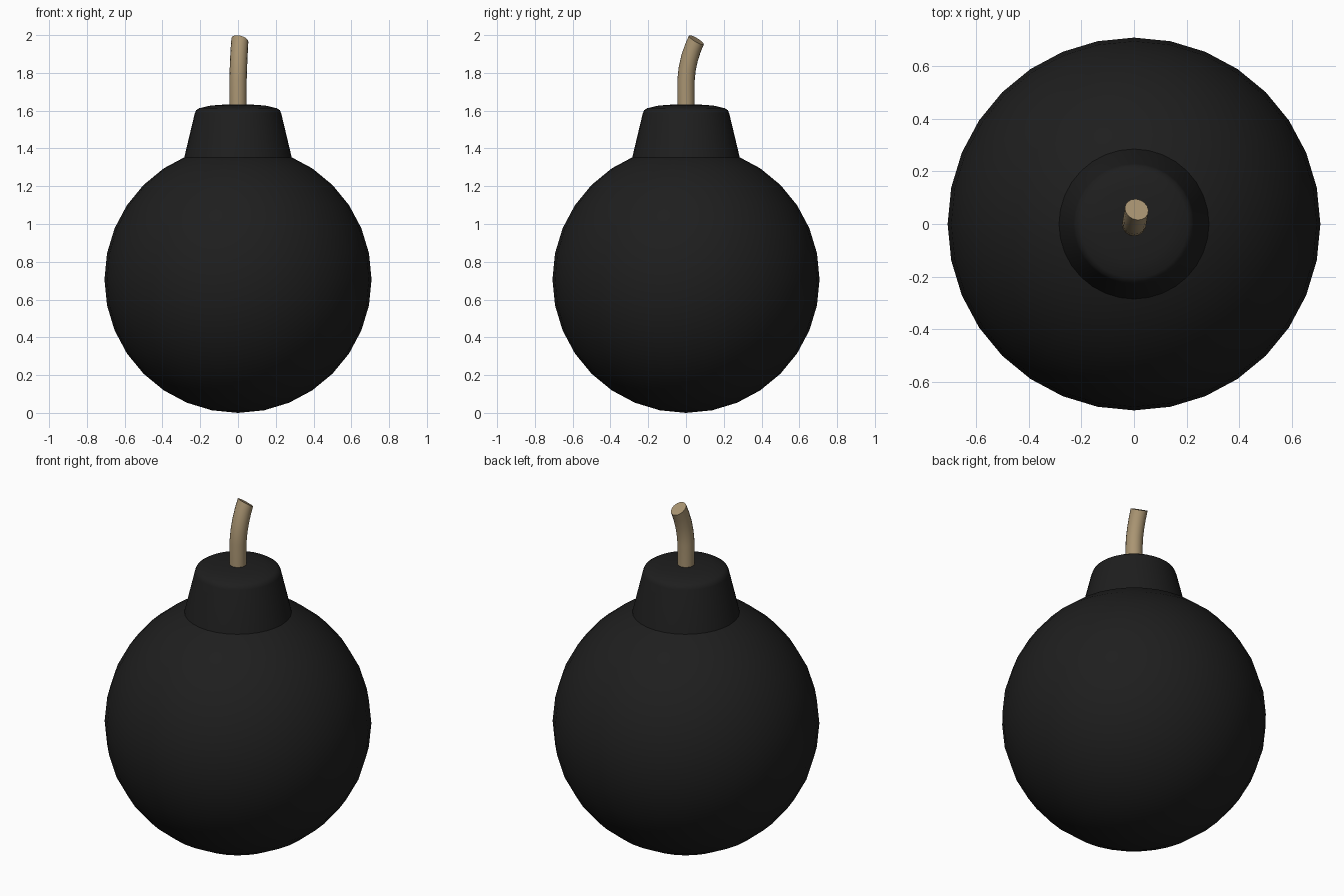
import bpy, bmesh, math
from mathutils import Vector

if "Cube" in bpy.data.objects:
    bpy.data.objects.remove(bpy.data.objects["Cube"])


def material(name, rgb):
    m = bpy.data.materials.new(name)
    m.diffuse_color = (*rgb, 1)
    m.use_nodes = True
    m.node_tree.nodes["Principled BSDF"].inputs["Base Color"].default_value = m.diffuse_color
    return m


def finish(obj, mat, angle):
    obj.data.materials.append(mat)
    bpy.ops.object.select_all(action='DESELECT')
    obj.select_set(True)
    bpy.context.view_layer.objects.active = obj
    bpy.ops.object.shade_smooth_by_angle(angle=math.radians(angle))


def tube(name, rings, sides):
    """Skin circles given as (centre, axis direction, radius), capped at both ends."""
    bm = bmesh.new()
    loops = []
    for centre, axis, radius in rings:
        turn = Vector((0, 0, 1)).rotation_difference(Vector(axis).normalized())
        loop = []
        for i in range(sides):
            a = 2 * math.pi * i / sides
            p = Vector((radius * math.cos(a), radius * math.sin(a), 0))
            loop.append(bm.verts.new(Vector(centre) + turn @ p))
        loops.append(loop)
    for lo, hi in zip(loops, loops[1:]):
        for i in range(sides):
            j = (i + 1) % sides
            bm.faces.new((lo[i], lo[j], hi[j], hi[i]))
    bm.faces.new(loops[0][::-1])
    bm.faces.new(loops[-1])
    mesh = bpy.data.meshes.new(name)
    bm.to_mesh(mesh)
    bm.free()
    obj = bpy.data.objects.new(name, mesh)
    bpy.context.collection.objects.link(obj)
    return obj


black = material("black_iron", (0.013, 0.013, 0.013))
tan = material("fuse_cord", (0.40, 0.30, 0.17))

# Round body
R = 0.707
bpy.ops.mesh.primitive_uv_sphere_add(segments=32, ring_count=16, radius=R, location=(0, 0, R))
body = bpy.context.object
body.name = "body"
finish(body, black, 40)

# Tapered neck with a softened, slightly domed top
profile = [(0.297, 1.30), (0.229, 1.585), (0.222, 1.602), (0.205, 1.613),
           (0.145, 1.627), (0.06, 1.633)]
neck = tube("neck", [((0, 0, z), (0, 0, 1), r) for r, z in profile], 32)
finish(neck, black, 60)

# Bent fuse, leaning back
path = [((0, 0, 1.58), (0, 0, 1)),
        ((0, 0, 1.76), (0, 0.04, 1)),
        ((0.002, 0.006, 1.82), (0.05, 0.17, 1)),
        ((0.004, 0.018, 1.875), (0.09, 0.32, 1)),
        ((0.007, 0.036, 1.93), (0.17, 0.5, 1)),
        ((0.010, 0.055, 1.974), (0.27, 0.6, 1))]
fuse = tube("fuse", [(c, d, 0.046) for c, d in path], 16)
finish(fuse, tan, 40)
